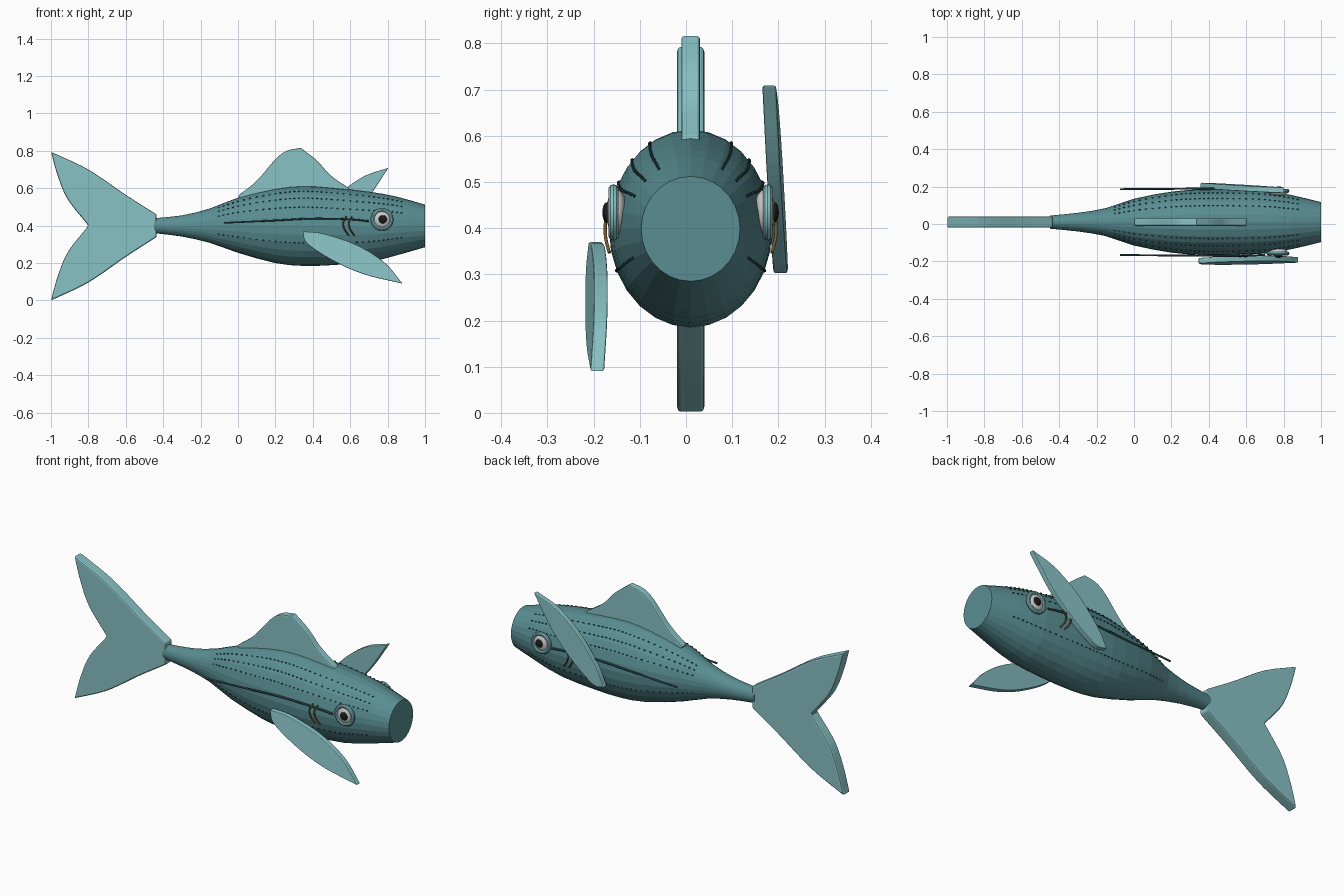
import bpy, bmesh, math
from mathutils import Vector

if "Cube" in bpy.data.objects:
    bpy.data.objects.remove(bpy.data.objects["Cube"])

CY = 0.01  # body centre line


def material(name, rgb):
    m = bpy.data.materials.new(name)
    m.diffuse_color = (*rgb, 1)
    m.use_nodes = True
    m.node_tree.nodes["Principled BSDF"].inputs["Base Color"].default_value = m.diffuse_color
    return m


SKIN = material("skin", (0.10, 0.27, 0.29))
FIN = material("fin", (0.25, 0.54, 0.56))
WHITE = material("eye_white", (0.85, 0.85, 0.85))
BLACK = material("black", (0.01, 0.01, 0.01))
DARK = material("dark_line", (0.03, 0.09, 0.10))
BROWN = material("gill_brown", (0.17, 0.10, 0.03))


def finish(name, bm, mat, smooth=False):
    bmesh.ops.recalc_face_normals(bm, faces=bm.faces)
    me = bpy.data.meshes.new(name)
    bm.to_mesh(me)
    bm.free()
    me.materials.append(mat)
    for p in me.polygons:
        p.use_smooth = smooth
    ob = bpy.data.objects.new(name, me)
    bpy.context.collection.objects.link(ob)
    return ob


def spline(pts, n=6):
    """Smooth curve through the points, without the last one."""
    p = [Vector(q) for q in pts]
    p = [2 * p[0] - p[1]] + p + [2 * p[-1] - p[-2]]
    out = []
    for a, b, c, d in zip(p, p[1:], p[2:], p[3:]):
        for i in range(n):
            t = i / n
            out.append(0.5 * (2 * b + (c - a) * t + (2 * a - 5 * b + 4 * c - d) * t * t
                              + (3 * b - a - 3 * c + d) * t ** 3))
    return out


def slab(name, outline, place, half, bevel=0.006):
    """Flat fin: outline placed in space, thickened along y."""
    bm = bmesh.new()
    vs = [[bm.verts.new(place(*p) + Vector((0, s * half, 0))) for p in outline] for s in (-1, 1)]
    bm.faces.new(vs[0])
    bm.faces.new(vs[1][::-1])
    for i in range(len(outline)):
        j = (i + 1) % len(outline)
        bm.faces.new((vs[0][i], vs[1][i], vs[1][j], vs[0][j]))
    ob = finish(name, bm, FIN)
    mod = ob.modifiers.new("soft_edge", "BEVEL")
    mod.width, mod.segments, mod.limit_method = bevel, 2, "ANGLE"
    mod.angle_limit = math.radians(50)
    return ob


def wire(name, pts, r, mat):
    cu = bpy.data.curves.new(name, "CURVE")
    cu.dimensions = "3D"
    cu.bevel_depth, cu.bevel_resolution, cu.use_fill_caps = r, 1, True
    sp = cu.splines.new("POLY")
    pts = spline(pts) + [Vector(pts[-1])]
    sp.points.add(len(pts) - 1)
    for q, p in zip(sp.points, pts):
        q.co = (*p, 1)
    cu.materials.append(mat)
    ob = bpy.data.objects.new(name, cu)
    bpy.context.collection.objects.link(ob)


# Body: oval rings (x, half width, top, bottom)
stations = [(-0.45, 0.035, 0.44, 0.36), (-0.3, 0.05, 0.455, 0.342), (-0.15, 0.075, 0.492, 0.308),
            (0.0, 0.125, 0.55, 0.255), (0.2, 0.163, 0.598, 0.2), (0.35, 0.175, 0.613, 0.185),
            (0.5, 0.176, 0.604, 0.189), (0.7, 0.168, 0.582, 0.206), (0.85, 0.143, 0.555, 0.242),
            (1.0, 0.107, 0.512, 0.285)]
rings = spline([Vector(s) for s in stations], 2) + [Vector(stations[-1])]


def on_body(s, a, k=1.0):
    x, w, t, b = s
    return Vector((x, CY + k * w * math.cos(a), (t + b) / 2 + k * (t - b) / 2 * math.sin(a)))


bm = bmesh.new()
N = 28
grid = [[bm.verts.new(on_body(s, math.tau * i / N)) for i in range(N)] for s in rings]
for r0, r1 in zip(grid, grid[1:]):
    for i in range(N):
        bm.faces.new((r0[i], r0[(i + 1) % N], r1[(i + 1) % N], r1[i]))
bm.faces.new(grid[0])
bm.faces.new(grid[-1][::-1])
finish("body", bm, SKIN)

# Rows of tiny scale marks, barely raised
bm = bmesh.new()
fine = spline([Vector(s) for s in stations], 6)
for deg in (28, 44, 60, 120, 136, 152, 205, 335):
    a = math.radians(deg)
    for s in fine[14:50]:
        c = on_body(s, a)
        res = bmesh.ops.create_icosphere(bm, subdivisions=1, radius=0.004)
        for v in res["verts"]:
            v.co = Vector((v.co.x * 1.6, v.co.y, v.co.z)) + c
finish("scale_marks", bm, DARK)

# Tail fin
upper = spline([(-0.435, 0.46), (-0.6, 0.565), (-0.8, 0.7), (-1, 0.795)])
inner = spline([(-1, 0.795), (-0.965, 0.67), (-0.91, 0.54), (-0.8, 0.4)])
half_tail = upper + inner
lower = [(x, 0.4 - (z - 0.4) * (0.4 / 0.395)) for x, z in half_tail[1:]]
outline = [tuple(p) for p in half_tail] + [(-0.8, 0.4)] + lower[::-1] + [(-0.435, 0.34)]
slab("tail_fin", outline, lambda x, z: Vector((x, CY, z)), 0.03, 0.008)

# Dorsal fin
rise = spline([(0.0, 0.56), (0.1, 0.64), (0.2, 0.755), (0.26, 0.8), (0.335, 0.816)])
fall = spline([(0.335, 0.816), (0.42, 0.75), (0.5, 0.665), (0.61, 0.59)])
slab("dorsal_fin", rise + fall + [(0.61, 0.585), (0.5, 0.58), (0.2, 0.57), (0.02, 0.535)],
     lambda x, z: Vector((x, CY, z)), 0.02)

# Side fins: one leaf outline, angled differently on each side
leaf = (spline([(0, 0), (0.109, 0.042), (0.296, 0.07), (0.467, 0.055), (0.604, 0)])
        + spline([(0.604, 0), (0.404, -0.05), (0.229, -0.064), (0.055, -0.048), (0, 0)]))


def side_fin(name, start, end, tilt):
    s, e = Vector(start), Vector(end)
    u = (e - s) / 0.604
    v = Vector((-u.z, tilt, u.x))
    slab(name, leaf, lambda a, b: s + u * a + v * b, 0.015, 0.004)


side_fin("side_fin_front", (0.345, -0.196, 0.37), (0.88, -0.192, 0.09), 0.14)
side_fin("side_fin_back", (0.355, 0.206, 0.31), (0.805, 0.18, 0.71), 0.0)


# Eyes
def ball(name, loc, scale, mat):
    bm = bmesh.new()
    bmesh.ops.create_uvsphere(bm, u_segments=24, v_segments=14, radius=1)
    for v in bm.verts:
        v.co = Vector((v.co.x * scale[0], v.co.z * scale[1], v.co.y * scale[2])) + Vector(loc)
    finish(name, bm, mat, True)


for side, tag in ((-1, "front"), (1, "back")):
    def y(d):
        return CY + side * d
    bpy.ops.mesh.primitive_torus_add(location=(0.77, y(0.167), 0.434), rotation=(math.pi / 2, 0, 0),
                                     major_radius=0.05, minor_radius=0.011,
                                     major_segments=28, minor_segments=10)
    rim = bpy.context.object
    rim.name = "eye_rim_" + tag
    rim.data.materials.append(FIN)
    bpy.ops.object.shade_smooth_by_angle()
    ball("eye_white_" + tag, (0.77, y(0.16), 0.434), (0.05, 0.023, 0.05), WHITE)
    ball("pupil_" + tag, (0.774, y(0.182), 0.434), (0.022, 0.009, 0.022), BLACK)
    # Gill arcs
    for i, x in enumerate((0.575, 0.605)):
        wire(f"gill_{tag}_{i}", [(x + 0.005, y(0.176), 0.45), (x - 0.012, y(0.184), 0.415),
                                 (x - 0.005, y(0.184), 0.38), (x + 0.018, y(0.176), 0.347)],
             0.004, BROWN)
    # Lateral line along the flank
    wire("side_line_" + tag, [(-0.075, y(0.176), 0.415), (0.2, y(0.178), 0.428), (0.4, y(0.18), 0.438),
                              (0.6, y(0.18), 0.434), (0.7, y(0.174), 0.424)], 0.005, DARK)
